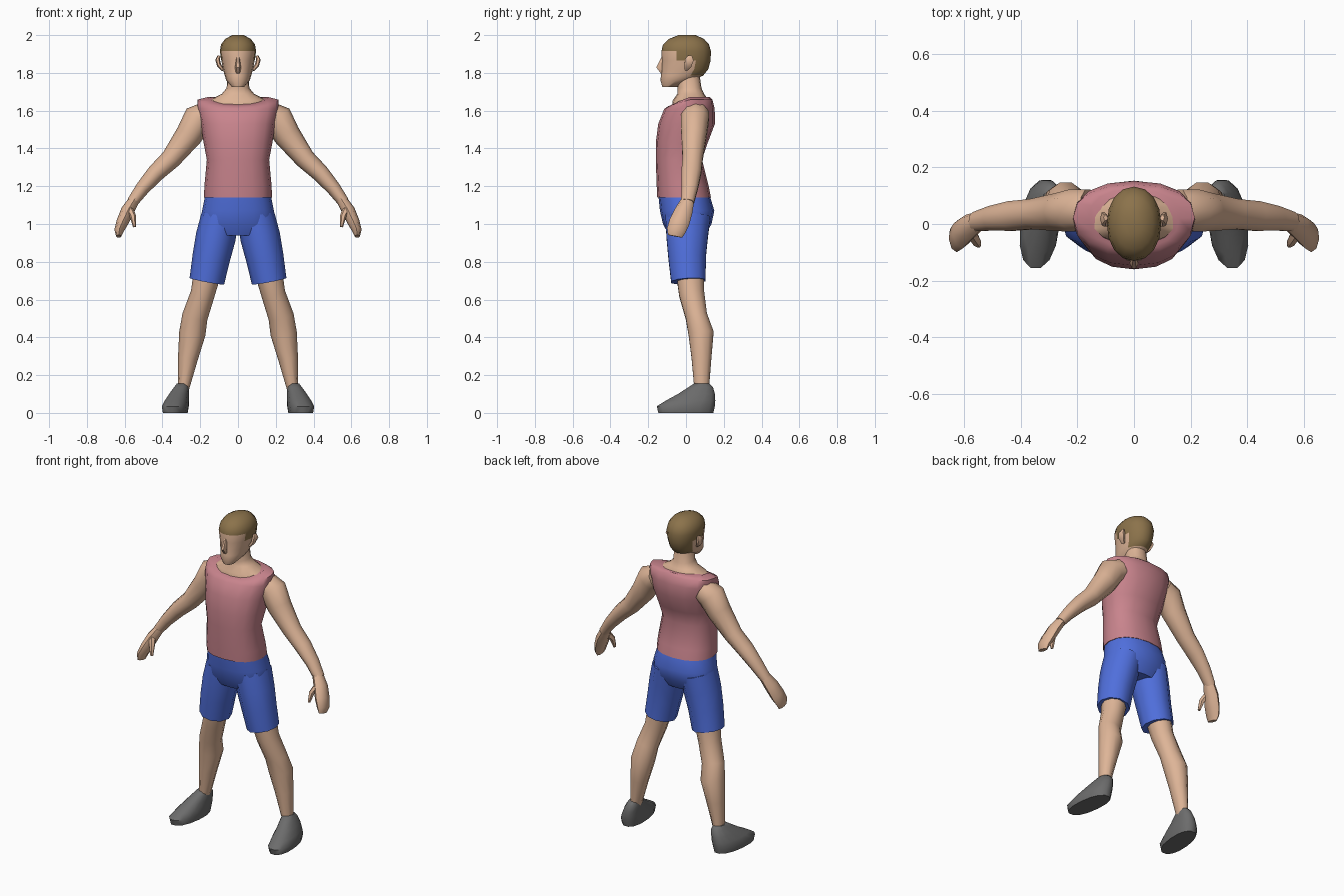
import bpy, bmesh, math
from mathutils import Vector

if "Cube" in bpy.data.objects:
    bpy.data.objects.remove(bpy.data.objects["Cube"])


def material(name, rgb):
    m = bpy.data.materials.new(name)
    m.use_nodes = True
    m.diffuse_color = (*rgb, 1)
    m.node_tree.nodes["Principled BSDF"].inputs["Base Color"].default_value = (*rgb, 1)
    return m


SKIN = material("skin", (0.73, 0.46, 0.31))
SHIRT = material("dusty_pink", (0.58, 0.23, 0.265))
SHORTS = material("blue", (0.08, 0.16, 0.72))
SHOE = material("grey", (0.15, 0.15, 0.15))
HAIR = material("brown_hair", (0.26, 0.17, 0.07))


def build(name, rings, mats, rule=None, angle=50):
    """Skin a list of point rings, cap the ends and colour faces by a rule."""
    bm = bmesh.new()
    loops = [[bm.verts.new(p) for p in r] for r in rings]
    n = len(loops[0])
    for a, b in zip(loops, loops[1:]):
        for i in range(n):
            j = (i + 1) % n
            bm.faces.new((a[i], a[j], b[j], b[i]))
    bm.faces.new(loops[0])
    bm.faces.new(loops[-1])
    bmesh.ops.recalc_face_normals(bm, faces=bm.faces)
    if rule:
        for f in bm.faces:
            f.material_index = rule(f.calc_center_median())
    mesh = bpy.data.meshes.new(name)
    bm.to_mesh(mesh)
    bm.free()
    for m in mats:
        mesh.materials.append(m)
    ob = bpy.data.objects.new(name, mesh)
    bpy.context.collection.objects.link(ob)
    bpy.ops.object.select_all(action="DESELECT")
    ob.select_set(True)
    bpy.context.view_layer.objects.active = ob
    bpy.ops.object.shade_smooth_by_angle(angle=math.radians(angle))
    return ob


def level_ring(z, rx, front, back, cx=0, dip=0, n=16, power=0.88, shear=0):
    """Horizontal rounded ring; dip lowers its front edge."""
    pts = []
    for i in range(n):
        t = 2 * math.pi * i / n
        c, s = math.cos(t), math.sin(t)
        y = (front + back) / 2 + (back - front) / 2 * math.copysign(abs(s) ** power, s)
        x = cx + rx * math.copysign(abs(c) ** power, c) + shear * y
        pts.append(Vector((x, y, z + dip * min(0, s))))
    return pts


def tube(path, n=10):
    """Rings square to a path of (x, y, z, half width, half depth)."""
    pts = [Vector(p[:3]) for p in path]
    rings = []
    for i, p in enumerate(path):
        d = (pts[min(i + 1, len(pts) - 1)] - pts[max(i - 1, 0)]).normalized()
        u = Vector((0, 1, 0))
        u = (u - d * u.dot(d)).normalized()
        v = d.cross(u)
        rings.append([pts[i] + v * p[3] * math.cos(2 * math.pi * k / n)
                      + u * p[4] * math.sin(2 * math.pi * k / n) for k in range(n)])
    return rings


def pair(name, rings, mat):
    for label, s in (("left", 1), ("right", -1)):
        build(f"{label}_{name}", [[(p.x * s, p.y, p.z) for p in r] for r in rings], [mat])


# Shirt with neckline, running up into the neck
shirt = [level_ring(*r) for r in (
    (1.14, .18, -.152, .132), (1.2, .178, -.155, .12), (1.34, .165, -.16, .085),
    (1.43, .182, -.16, .115), (1.53, .198, -.147, .153), (1.61, .216, -.115, .152))]
shirt.append(level_ring(1.658, .215, -.095, .14, dip=.035))
shirt.append(level_ring(1.672, .16, -.085, .125, dip=.045))
build("shirt", shirt, [SHIRT])
build("neck", [level_ring(*r) for r in (
    (1.62, .15, -.075, .12), (1.655, .15, -.07, .12), (1.69, .085, -.045, .095),
    (1.72, .06, -.045, .082), (1.8, .056, -.05, .07))], [SKIN])

# Head, with hair coloured above the hairline and behind the ears
def hairline(c):
    return int(c.z > 1.915 or (c.z > 1.87 and c.y > -.07) or (c.z > 1.78 and c.y > .04))

build("head", [level_ring(*r, power=.95) for r in (
    (1.725, .032, -.125, -.05), (1.76, .062, -.135, .03), (1.785, .07, -.133, .09),
    (1.82, .08, -.13, .118), (1.865, .088, -.128, .13), (1.915, .096, -.13, .132),
    (1.95, .09, -.122, .122), (1.98, .068, -.09, .095), (2.0, .03, -.04, .05))],
    [SKIN, HAIR], hairline)
build("nose", tube([(0, -.122, 1.885, .008, .008), (0, -.138, 1.828, .016, .022),
                    (0, -.125, 1.8, .012, .01)], 6), [SKIN])
pair("ear", tube([(.08, .0, 1.815, .008, .01), (.1, .01, 1.84, .012, .022),
                  (.108, .018, 1.87, .012, .026), (.1, .022, 1.89, .008, .012)], 6), SKIN)

# Arms with hands and thumbs
pair("arm", tube([
    (.16, .05, 1.58, .07, .075), (.212, .047, 1.555, .082, .078), (.26, .042, 1.47, .072, .07),
    (.355, .035, 1.345, .054, .056), (.435, .028, 1.27, .047, .055),
    (.505, .02, 1.19, .038, .045), (.56, .008, 1.115, .03, .036)]), SKIN)
pair("hand", tube([
    (.545, .012, 1.135, .028, .033), (.585, -.012, 1.07, .035, .048),
    (.612, -.035, 1.01, .032, .054), (.63, -.052, .965, .025, .05),
    (.632, -.058, .935, .014, .038)], 8), SKIN)
pair("thumb", tube([(.575, -.03, 1.08, .02, .022), (.556, -.062, 1.04, .017, .018),
                    (.548, -.075, .985, .008, .01)], 6), SKIN)

# Shorts
build("shorts_hips", [level_ring(*r) for r in (
    (1.15, .174, -.146, .126), (1.07, .19, -.138, .15), (1.0, .202, -.122, .135),
    (.94, .16, -.09, .1))], [SHORTS])
pair("shorts_leg", tube([
    (.095, .01, 1.04, .1, .125), (.118, .006, .93, .106, .115),
    (.142, .006, .82, .1, .104), (.165, .013, .697, .093, .096)]), SHORTS)

# Bare lower legs
pair("lower_leg", tube([
    (.165, .022, .73, .072, .076), (.187, .03, .63, .064, .07), (.228, .055, .51, .068, .06),
    (.242, .08, .42, .07, .07), (.265, .082, .29, .053, .055), (.29, .083, .12, .029, .04)]), SKIN)

# Shoes
pair("shoe", [level_ring(*r, n=14, shear=-.1) for r in (
    (0, .064, -.15, .148, .332), (.035, .07, -.158, .156, .332), (.065, .063, -.11, .158, .326),
    (.1, .052, -.045, .155, .318), (.135, .04, .01, .145, .307), (.155, .03, .04, .125, .302))], SHOE)
